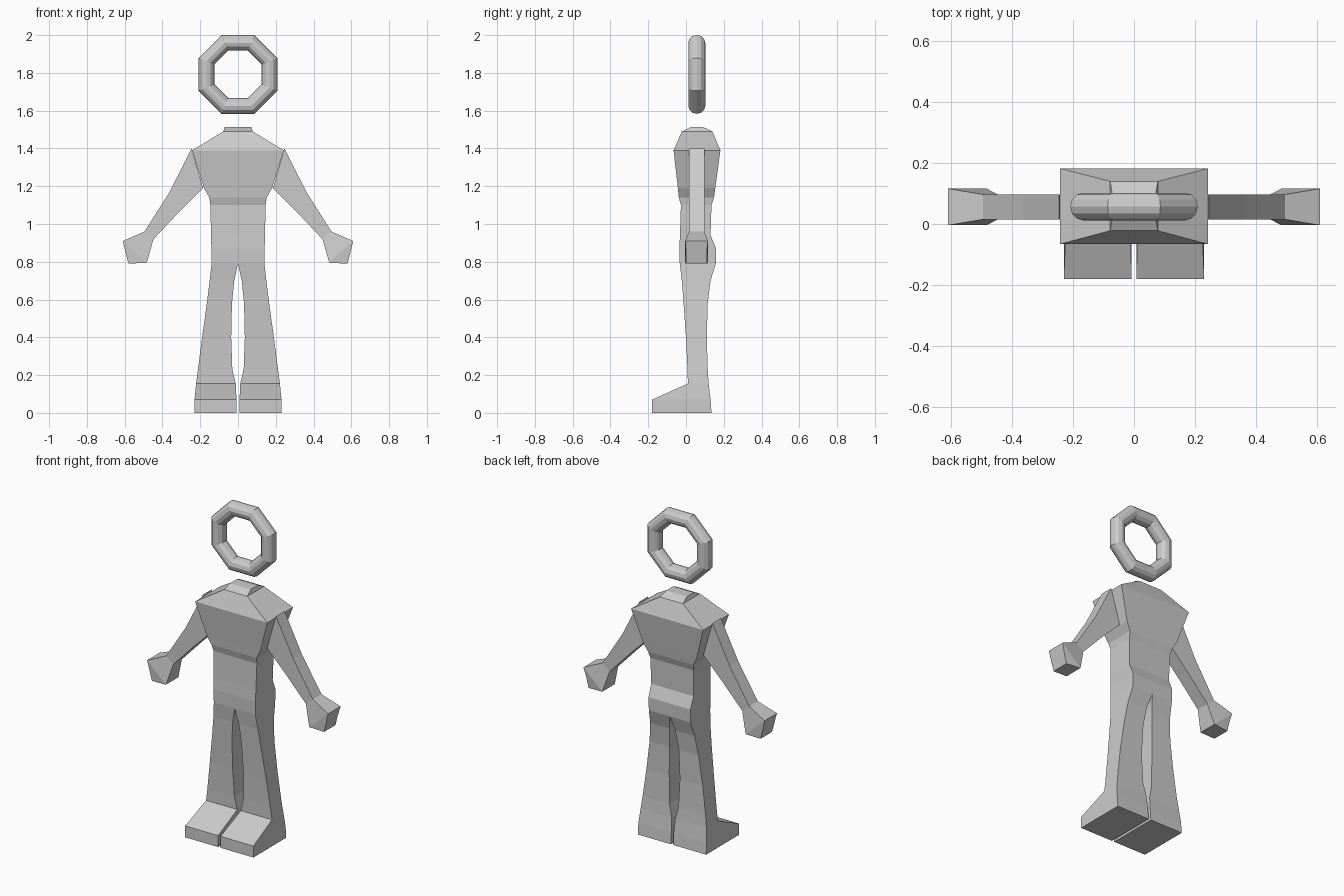
import bpy, bmesh, math

if "Cube" in bpy.data.objects:
    bpy.data.objects.remove(bpy.data.objects["Cube"])

grey = bpy.data.materials.new("plain grey")
grey.diffuse_color = (0.6, 0.6, 0.6, 1)
grey.use_nodes = True
grey.node_tree.nodes["Principled BSDF"].inputs["Base Color"].default_value = grey.diffuse_color


def loft(name, rings):
    """Skin four-point rings, cap both ends, and mirror across x = 0."""
    bm = bmesh.new()
    loops = [[bm.verts.new(p) for p in ring] for ring in rings]
    for a, b in zip(loops, loops[1:]):
        for i in range(4):
            j = (i + 1) % 4
            bm.faces.new((a[i], a[j], b[j], b[i]))
    bm.faces.new(loops[0])
    bm.faces.new(loops[-1])
    bmesh.ops.recalc_face_normals(bm, faces=bm.faces[:])
    # open the faces lying on the mirror plane
    inner = [f for f in bm.faces if all(abs(v.co.x) < 1e-5 for v in f.verts)]
    bmesh.ops.delete(bm, geom=inner, context='FACES')
    mesh = bpy.data.meshes.new(name)
    bm.to_mesh(mesh)
    bm.free()
    mesh.materials.append(grey)
    obj = bpy.data.objects.new(name, mesh)
    bpy.context.collection.objects.link(obj)
    mirror = obj.modifiers.new("mirror", 'MIRROR')
    mirror.merge_threshold = 0.0005
    return obj


# Body half, sole to neck: z, inner x, outer x, front y, back y
body = [
    (0.00, 0.008, 0.23, -0.18, 0.135),
    (0.07, 0.008, 0.23, -0.18, 0.13),
    (0.155, 0.012, 0.222, 0.01, 0.12),
    (0.23, 0.03, 0.212, 0.008, 0.115),
    (0.40, 0.036, 0.19, 0.0, 0.11),
    (0.58, 0.032, 0.165, -0.013, 0.115),
    (0.70, 0.02, 0.15, -0.022, 0.13),
    (0.79, 0.0, 0.14, -0.033, 0.158),
    (0.87, 0.0, 0.141, -0.035, 0.16),
    (0.94, 0.0, 0.143, -0.032, 0.13),
    (1.10, 0.0, 0.146, -0.027, 0.135),
    (1.14, 0.0, 0.152, -0.038, 0.148),
    (1.19, 0.0, 0.18, -0.043, 0.155),
    (1.39, 0.0, 0.243, -0.066, 0.182),
    (1.49, 0.0, 0.078, -0.022, 0.14),
    (1.513, 0.0, 0.07, 0.025, 0.092),
]
loft("body", [[(x0, y0, z), (x1, y0, z), (x1, y1, z), (x0, y1, z)]
              for z, x0, x1, y0, y1 in body])


def limb_ring(outer, inner, y0, y1):
    return [(outer[0], y0, outer[1]), (inner[0], y0, inner[1]),
            (inner[0], y1, inner[1]), (outer[0], y1, outer[1])]


# Arms taper from the shoulder to the wrist
wrist = limb_ring((0.495, 0.96), (0.447, 0.92), 0.015, 0.097)
loft("arms", [
    limb_ring((0.246, 1.40), (0.185, 1.19), 0.015, 0.097),
    limb_ring((0.362, 1.17), (0.31, 1.065), 0.015, 0.097),
    wrist])

# Blocky hands flare beyond the wrist
loft("hands", [
    wrist,
    limb_ring((0.61, 0.91), (0.483, 0.795), -0.004, 0.116),
    limb_ring((0.595, 0.85), (0.58, 0.79), 0.0, 0.11)])

# Eight-sided ring standing in for the head
bpy.ops.mesh.primitive_torus_add(
    major_segments=8, minor_segments=12, major_radius=0.181, minor_radius=0.045,
    location=(0, 0.057, 1.792),
    rotation=(math.pi / 2, math.radians(22.5), 0))
ring = bpy.context.object
ring.name = "head_ring"
ring.data.materials.append(grey)
